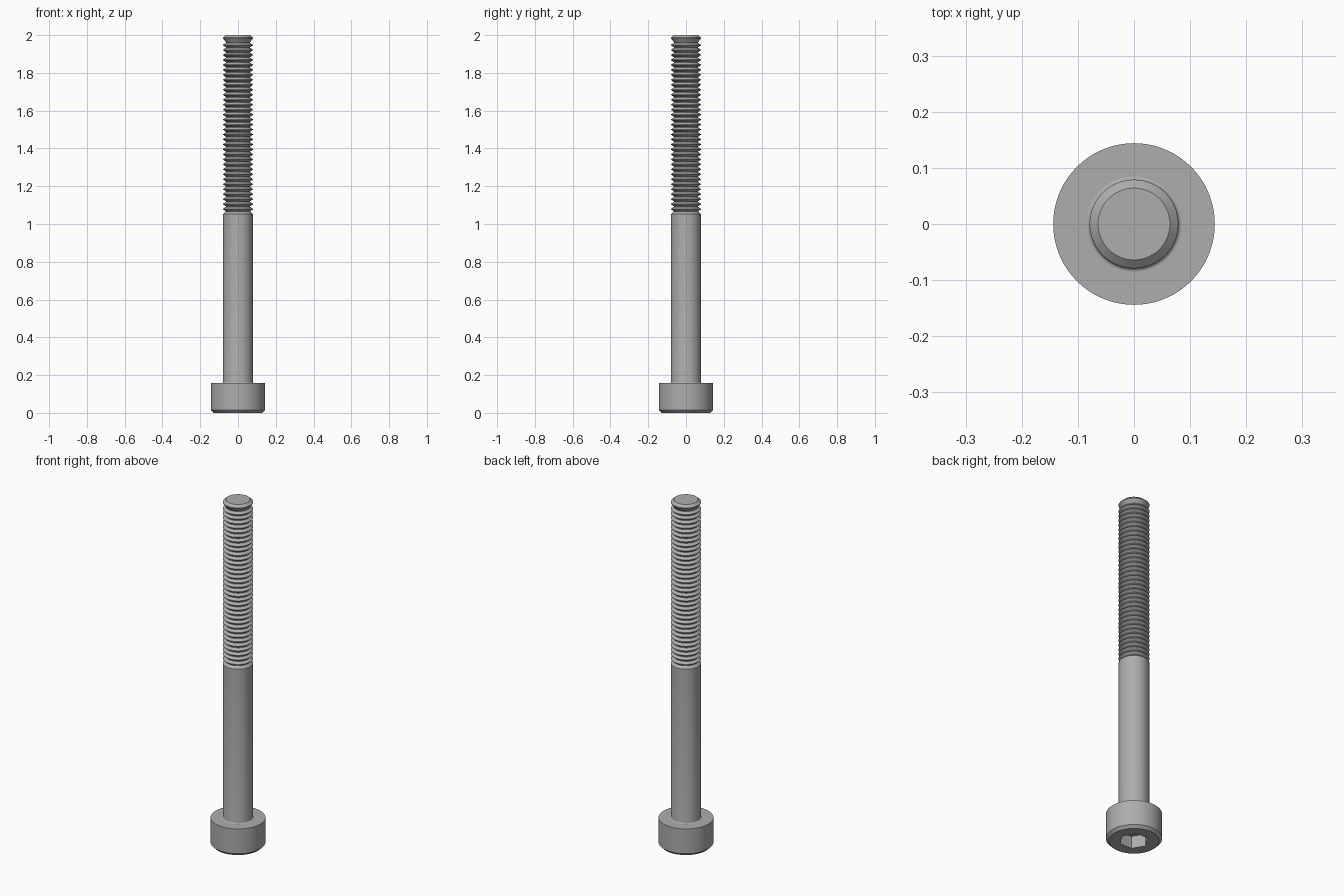
import bpy
import bmesh
from math import cos, sin, pi, radians

if "Cube" in bpy.data.objects:
    bpy.data.objects.remove(bpy.data.objects["Cube"])

SEGMENTS = 72
SHANK_R, ROOT_R, HEAD_R = 0.079, 0.064, 0.144
HEAD_TOP, THREAD_START, TIP = 0.158, 1.053, 2.0
THREADS = 36

steel = bpy.data.materials.new("grey steel")
steel.use_nodes = True
grey = (0.42, 0.42, 0.42, 1)
steel.diffuse_color = grey
steel.node_tree.nodes["Principled BSDF"].inputs["Base Color"].default_value = grey


def circle(radius):
    return lambda angle: radius


def hexagon(apothem):
    # Distance to the side of a hexagon with corners on the x axis
    return lambda angle: apothem / cos(angle % (pi / 3) - pi / 6)


def lathe(name, rings):
    """Skin a stack of (outline, z) rings and cap both ends."""
    bm = bmesh.new()
    loops = []
    for outline, z in rings:
        angles = [2 * pi * i / SEGMENTS for i in range(SEGMENTS)]
        loops.append([bm.verts.new((outline(a) * cos(a), outline(a) * sin(a), z))
                      for a in angles])
    for low, high in zip(loops, loops[1:]):
        for i in range(SEGMENTS):
            j = (i + 1) % SEGMENTS
            bm.faces.new((low[i], low[j], high[j], high[i]))
    bm.faces.new(loops[0])
    bm.faces.new(loops[-1])
    bmesh.ops.recalc_face_normals(bm, faces=bm.faces)
    mesh = bpy.data.meshes.new(name)
    bm.to_mesh(mesh)
    bm.free()
    obj = bpy.data.objects.new(name, mesh)
    bpy.context.collection.objects.link(obj)
    mesh.materials.append(steel)
    bpy.ops.object.select_all(action="DESELECT")
    obj.select_set(True)
    bpy.context.view_layer.objects.active = obj
    bpy.ops.object.shade_smooth_by_angle(angle=radians(30))
    return obj


# Cap head: hex socket floor, socket wall, chamfered rim, side, top
lathe("socket_head", [
    (hexagon(0.066), 0.07),
    (hexagon(0.066), 0),
    (circle(0.129), 0),
    (circle(HEAD_R), 0.015),
    (circle(HEAD_R), HEAD_TOP),
    (circle(SHANK_R), HEAD_TOP),
])

# Plain shank with a small fillet where it meets the head
fillet = 0.006
shank = [(circle(SHANK_R + fillet * (1 - sin(t * pi / 8))),
          HEAD_TOP + fillet * (1 - cos(t * pi / 8))) for t in range(5)]
lathe("plain_shank", shank + [(circle(SHANK_R), THREAD_START)])

# Threaded end: V grooves between narrow crests, chamfered at the tip
pitch = (TIP - THREAD_START) / THREADS
thread = [(circle(SHANK_R), THREAD_START)]
for n in range(THREADS):
    base = THREAD_START + n * pitch
    thread += [(circle(ROOT_R), base + pitch * 0.45),
               (circle(ROOT_R), base + pitch * 0.55)] if n else [
               (circle(ROOT_R), base + pitch * 0.5)]
    if n < THREADS - 1:
        thread += [(circle(SHANK_R), base + pitch * 0.95),
                   (circle(SHANK_R), base + pitch * 1.05)]
# Turn the last groove into the tip
thread = thread[:-2] + [(circle(ROOT_R), TIP)]
thread[-3:-1] = [(circle(SHANK_R), TIP - pitch * 0.65),
                 (circle(SHANK_R), TIP - pitch * 0.5)]
lathe("threaded_end", thread)
